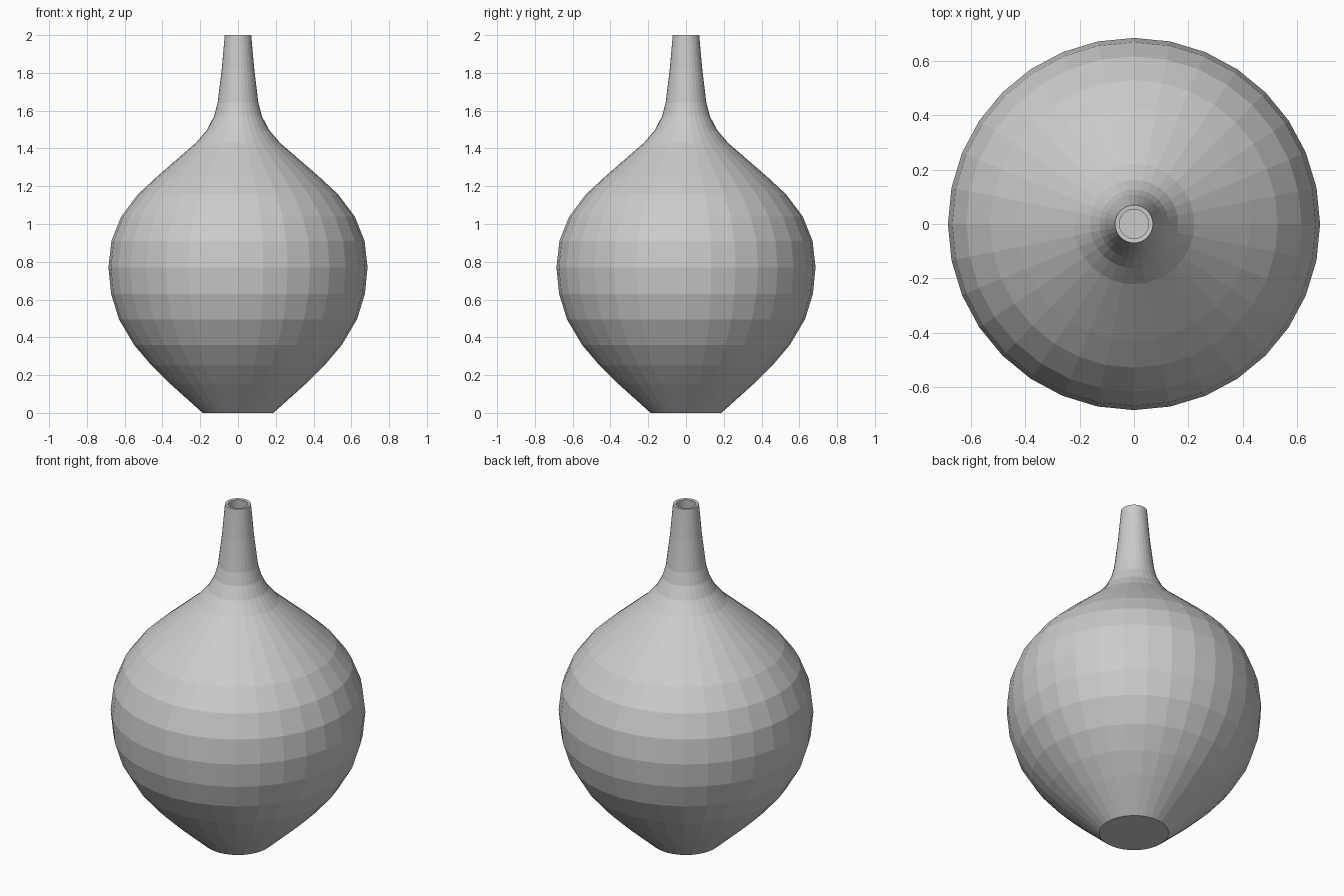
import bpy, bmesh, math

cube = bpy.data.objects.get("Cube")
if cube:
    bpy.data.objects.remove(cube, do_unlink=True)

SIDES = 32
WALL = 0.016

# Outer profile as (radius, height), from the base centre up to the lip
PROFILE = [
    (0, 0), (0.187, 0), (0.194, 0.006), (0.36, 0.155), (0.457, 0.25),
    (0.55, 0.36), (0.63, 0.495), (0.672, 0.63), (0.686, 0.77), (0.67, 0.91),
    (0.618, 1.04), (0.53, 1.157), (0.43, 1.25), (0.222, 1.43), (0.163, 1.5),
    (0.127, 1.57), (0.108, 1.64), (0.086, 1.82), (0.07, 2.0),
]


def make_material(name, colour):
    mat = bpy.data.materials.new(name)
    mat.use_nodes = True
    mat.diffuse_color = colour
    for node in mat.node_tree.nodes:
        if node.type == 'BSDF_PRINCIPLED':
            node.inputs["Base Color"].default_value = colour
    return mat


def lathe(name, profile, mat):
    """Revolve a profile around the z axis into a faceted shell."""
    bm = bmesh.new()
    verts = [bm.verts.new((r, 0, z)) for r, z in profile]
    edges = [bm.edges.new(pair) for pair in zip(verts, verts[1:])]
    bmesh.ops.spin(bm, geom=verts + edges, cent=(0, 0, 0), axis=(0, 0, 1),
                   angle=math.tau, steps=SIDES)
    bmesh.ops.remove_doubles(bm, verts=bm.verts[:], dist=0.0005)
    bmesh.ops.recalc_face_normals(bm, faces=bm.faces[:])
    mesh = bpy.data.meshes.new(name)
    bm.to_mesh(mesh)
    bm.free()
    mesh.materials.append(mat)
    obj = bpy.data.objects.new(name, mesh)
    bpy.context.collection.objects.link(obj)
    return obj


# Bottle vase: a round body with a narrow neck, flat shaded
vase = lathe("vase", PROFILE, make_material("plain grey", (0.6, 0.6, 0.6, 1)))

# Hollow inside with an open lip
shell = vase.modifiers.new("wall", 'SOLIDIFY')
shell.thickness = WALL
shell.offset = -1
shell.use_even_offset = True
